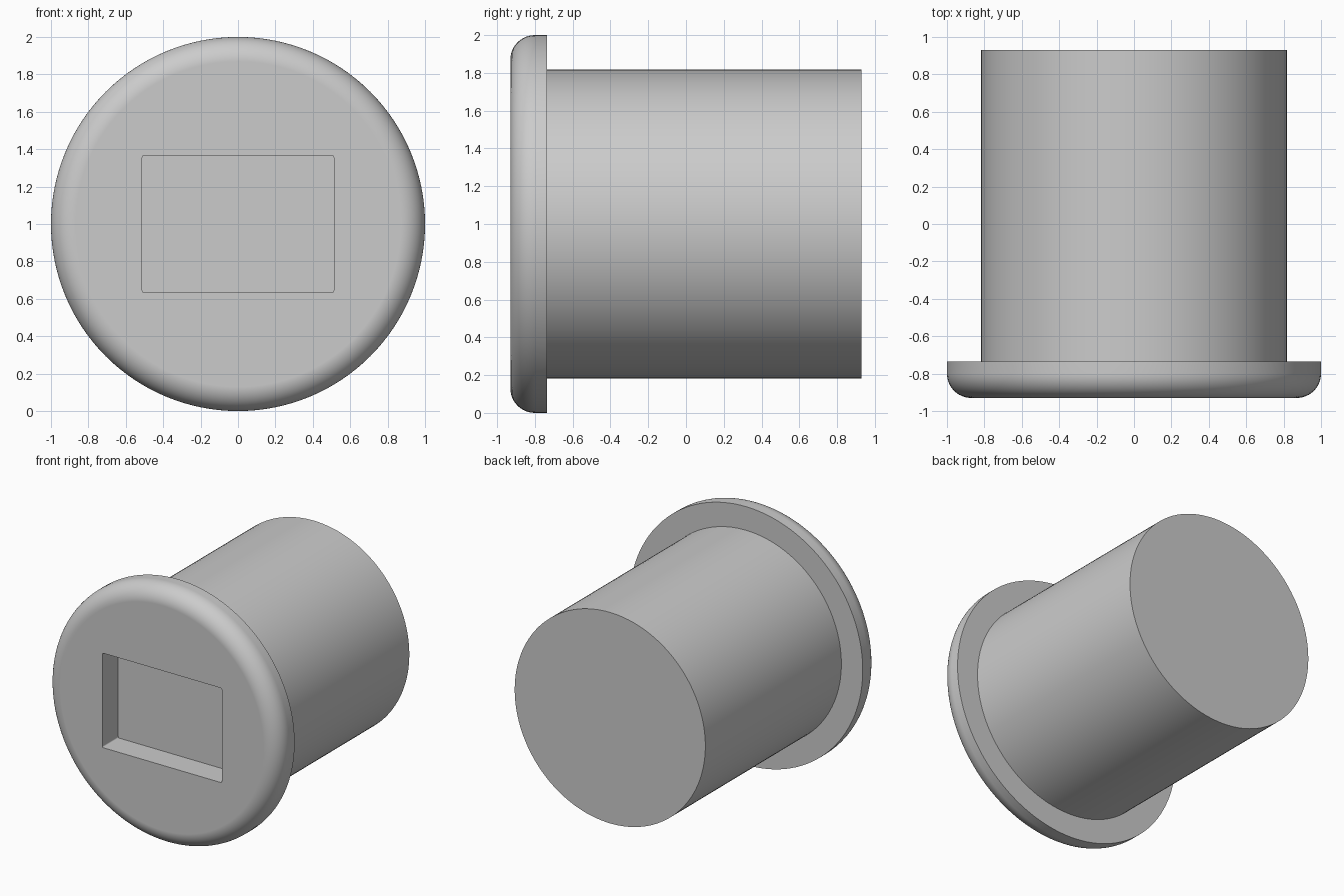
import bpy
import bmesh
from math import sin, cos, pi, radians
from mathutils import Vector

default = bpy.data.objects.get("Cube")
if default:
    bpy.data.objects.remove(default, do_unlink=True)

FRONT, FLANGE_BACK, BACK = -0.93, -0.735, 0.93
FLANGE_R, BODY_R, FILLET = 1.0, 0.817, 0.13
SLOT_W, SLOT_H = 1.024, 0.732
SIDES, ARC = 128, 12

grey = bpy.data.materials.new("plain grey")
grey.use_nodes = True
colour = (0.6, 0.6, 0.6, 1)
grey.diffuse_color = colour
grey.node_tree.nodes["Principled BSDF"].inputs["Base Color"].default_value = colour


def add_object(name, bm):
    bmesh.ops.recalc_face_normals(bm, faces=bm.faces)
    mesh = bpy.data.meshes.new(name)
    bm.to_mesh(mesh)
    bm.free()
    mesh.materials.append(grey)
    obj = bpy.data.objects.new(name, mesh)
    bpy.context.collection.objects.link(obj)
    return obj


# Flanged plug: rings of (radius, y), rounded at the front rim, capped at both ends
profile = []
for i in range(ARC + 1):
    a = pi / 2 * i / ARC
    profile.append((FLANGE_R - FILLET + FILLET * sin(a), FRONT + FILLET - FILLET * cos(a)))
profile += [(FLANGE_R, FLANGE_BACK), (BODY_R, FLANGE_BACK), (BODY_R, BACK)]

bm = bmesh.new()
rings = []
for r, y in profile:
    angles = [2 * pi * k / SIDES for k in range(SIDES)]
    rings.append([bm.verts.new((r * cos(t), y, 1 + r * sin(t))) for t in angles])
for a, b in zip(rings, rings[1:]):
    for k in range(SIDES):
        n = (k + 1) % SIDES
        bm.faces.new((a[k], a[n], b[n], b[k]))
bm.faces.new(rings[0])
bm.faces.new(rings[-1])
plug = add_object("flanged_plug", bm)

# Slot cutter: box as deep as the flange, with slightly eased corners
bm = bmesh.new()
bmesh.ops.create_cube(bm, size=1)
depth = FLANGE_BACK - FRONT
bmesh.ops.scale(bm, verts=bm.verts, vec=Vector((SLOT_W, 2 * depth, SLOT_H)))
bmesh.ops.translate(bm, verts=bm.verts, vec=Vector((0, FRONT, 1)))
corners = [e for e in bm.edges if abs(e.verts[0].co.y - e.verts[1].co.y) > depth]
bmesh.ops.bevel(bm, geom=corners, offset=0.01, segments=3, profile=0.5, affect='EDGES')
cutter = add_object("slot_cutter", bm)
cutter.hide_render = True

# Cut the slot, then smooth the round surfaces and keep the edges crisp
cut = plug.modifiers.new("slot", 'BOOLEAN')
cut.operation = 'DIFFERENCE'
cut.solver = 'EXACT'
cut.object = cutter
bpy.ops.object.select_all(action='DESELECT')
plug.select_set(True)
bpy.context.view_layer.objects.active = plug
bpy.ops.object.modifier_apply(modifier=cut.name)
bpy.data.objects.remove(cutter, do_unlink=True)
bpy.ops.object.shade_smooth_by_angle(angle=radians(35))
weighted = plug.modifiers.new("flat_caps", 'WEIGHTED_NORMAL')
weighted.keep_sharp = True
